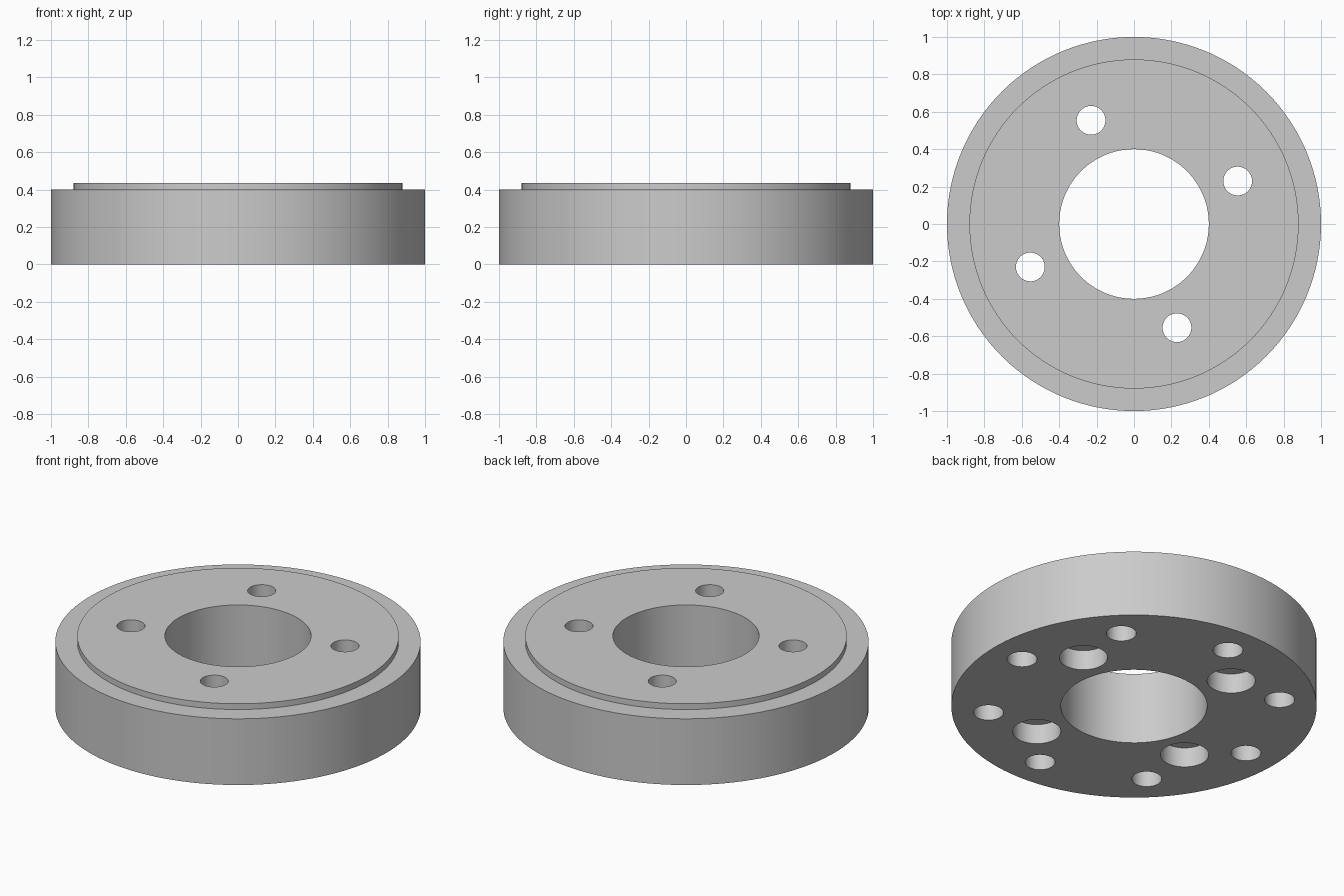
import bpy, bmesh, math
from mathutils import Matrix, Vector

if "Cube" in bpy.data.objects:
    bpy.data.objects.remove(bpy.data.objects["Cube"], do_unlink=True)

HEIGHT, STEP_Z = 0.435, 0.40
RIM_R, STEP_R, BORE_R = 1.0, 0.88, 0.40

grey = bpy.data.materials.new("light_grey")
grey.use_nodes = True
colour = (0.6, 0.6, 0.6, 1)
grey.diffuse_color = colour
grey.node_tree.nodes["Principled BSDF"].inputs["Base Color"].default_value = colour


def lathe(bm, profile, segments, centre=(0, 0, 0)):
    """Spin a closed (radius, z) outline about the z axis, then move it."""
    part = bmesh.new()
    verts = [part.verts.new((r, 0, z)) for r, z in profile]
    edges = [part.edges.new((v, verts[(i + 1) % len(verts)]))
             for i, v in enumerate(verts)
             if profile[i][0] > 0 or profile[(i + 1) % len(verts)][0] > 0]
    bmesh.ops.spin(part, geom=verts + edges, cent=(0, 0, 0), axis=(0, 0, 1),
                   angle=math.tau, steps=segments)
    bmesh.ops.remove_doubles(part, verts=part.verts, dist=1e-5)
    bmesh.ops.recalc_face_normals(part, faces=part.faces)
    part.transform(Matrix.Translation(Vector(centre)))
    mesh = bpy.data.meshes.new("part")
    part.to_mesh(mesh)
    part.free()
    bm.from_mesh(mesh)
    bpy.data.meshes.remove(mesh)


def make_object(name, bm):
    mesh = bpy.data.meshes.new(name)
    bm.to_mesh(mesh)
    bm.free()
    mesh.materials.append(grey)
    obj = bpy.data.objects.new(name, mesh)
    bpy.context.collection.objects.link(obj)
    return obj


def hole_ring(bm, profile, count, radius, start):
    """Place equal hole cutters around a circle."""
    for i in range(count):
        a = start + math.tau * i / count
        lathe(bm, profile, 48, (radius * math.cos(a), radius * math.sin(a), 0))


# Stepped ring with a central bore
bm = bmesh.new()
lathe(bm, [(BORE_R, 0), (RIM_R, 0), (RIM_R, STEP_Z), (STEP_R, STEP_Z),
           (STEP_R, HEIGHT), (BORE_R, HEIGHT)], 128)
ring = make_object("flange_ring", bm)

# Cutters: counterbored through holes and blind holes in the underside
bm = bmesh.new()
hole_ring(bm, [(0, -0.1), (0.132, -0.1), (0.132, 0.12), (0.077, 0.12),
               (0.077, 0.6), (0, 0.6)], 4, 0.6, math.radians(22.5))
hole_ring(bm, [(0, -0.1), (0.082, -0.1), (0.082, 0.2), (0, 0.2)], 8, 0.8, 0)
cutter = make_object("hole_cutter", bm)
cutter.hide_render = True

# Cut the holes, then drop the helper
cut = ring.modifiers.new("holes", "BOOLEAN")
cut.operation = "DIFFERENCE"
cut.solver = "EXACT"
cut.object = cutter
bpy.ops.object.select_all(action="DESELECT")
bpy.context.view_layer.objects.active = ring
ring.select_set(True)
bpy.ops.object.modifier_apply(modifier=cut.name)
bpy.data.objects.remove(cutter, do_unlink=True)

bpy.ops.object.shade_smooth_by_angle(angle=math.radians(30))
